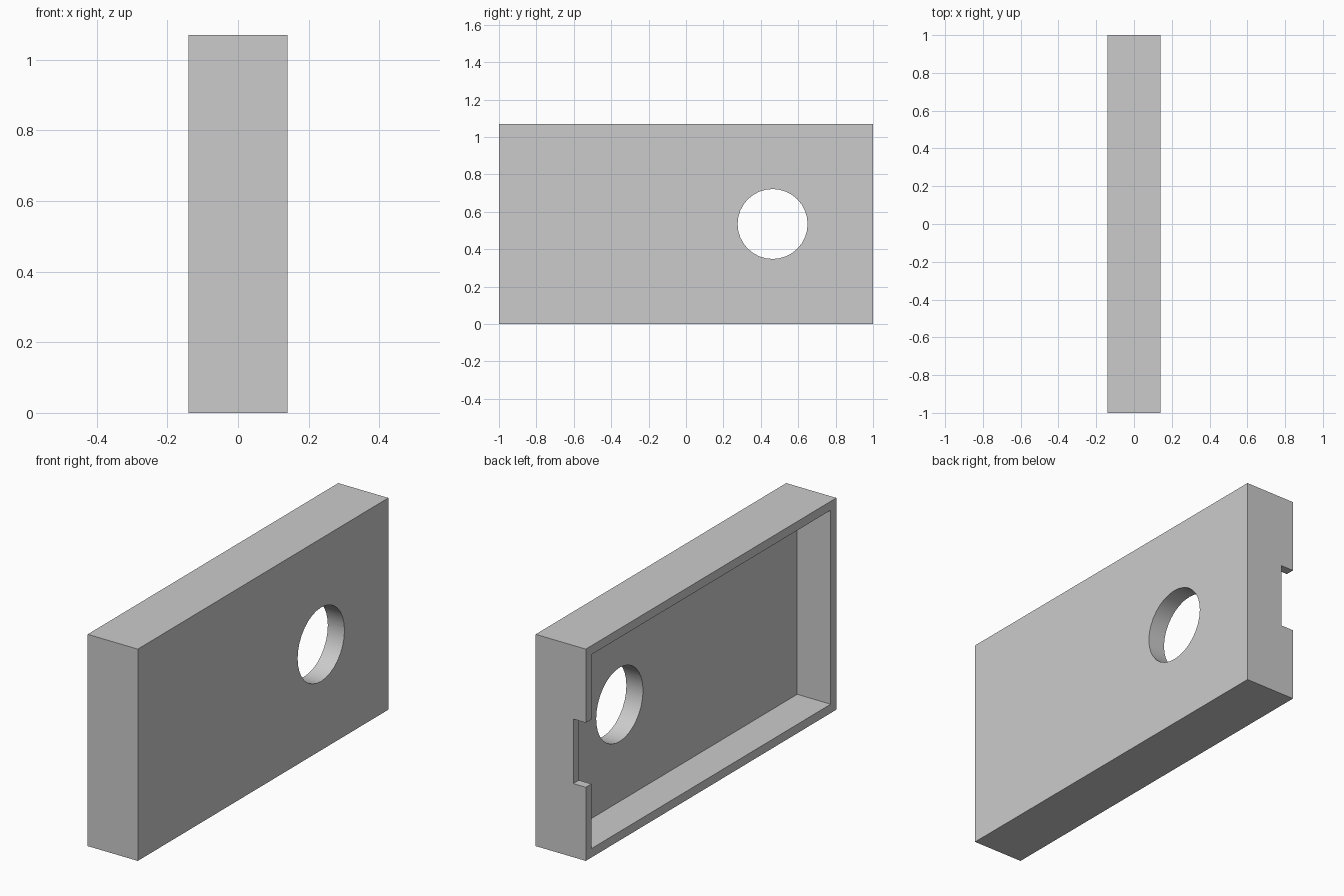
import bpy
import math

WIDTH, LENGTH, HEIGHT = 0.28, 2.0, 1.07
WALL = 0.045          # rim thickness
FLOOR = 0.093         # thickness of the closed face on +x
NOTCH_DEPTH = 0.07
EPS = 0.1             # cutter overshoot

if "Cube" in bpy.data.objects:
    bpy.data.objects.remove(bpy.data.objects["Cube"], do_unlink=True)

grey = bpy.data.materials.new("light grey")
grey.use_nodes = True
grey.diffuse_color = (0.6, 0.6, 0.6, 1)
grey.node_tree.nodes["Principled BSDF"].inputs["Base Color"].default_value = (0.6, 0.6, 0.6, 1)


def box(name, low, high):
    """Axis-aligned box between two corners."""
    bpy.ops.mesh.primitive_cube_add(size=1, location=[(a + b) / 2 for a, b in zip(low, high)])
    ob = bpy.context.object
    ob.name = name
    ob.scale = [b - a for a, b in zip(low, high)]
    bpy.ops.object.transform_apply(location=True, rotation=True, scale=True)
    ob.data.materials.append(grey)
    return ob


def cut(target, cutter):
    """Subtract a cutter from the target, then remove the cutter."""
    cutter.hide_render = True
    mod = target.modifiers.new(cutter.name, 'BOOLEAN')
    mod.operation = 'DIFFERENCE'
    mod.solver = 'EXACT'
    mod.object = cutter
    bpy.context.view_layer.objects.active = target
    bpy.ops.object.modifier_apply(modifier=mod.name)
    bpy.data.objects.remove(cutter, do_unlink=True)


hx, hy, mid = WIDTH / 2, LENGTH / 2, HEIGHT / 2

# Tray body, standing on its long edge
tray = box("tray", (-hx, -hy, 0), (hx, hy, HEIGHT))

# Recess open towards -x
cut(tray, box("recess_cutter", (-hx - EPS, -hy + WALL, WALL),
              (hx - FLOOR, hy - WALL, HEIGHT - WALL)))

# Notch in the rim of the back wall
cut(tray, box("notch_cutter", (-hx - EPS, hy - WALL - EPS, mid - 0.163),
              (-hx + NOTCH_DEPTH, hy + EPS, mid + 0.163)))

# Round hole through the closed face
bpy.ops.mesh.primitive_cylinder_add(vertices=32, radius=0.187, depth=1,
                                    location=(0, 0.463, mid),
                                    rotation=(0, math.pi / 2, 0))
hole = bpy.context.object
hole.name = "hole_cutter"
hole.data.materials.append(grey)
cut(tray, hole)

# Smooth hole wall, sharp box edges
bpy.ops.object.select_all(action='DESELECT')
tray.select_set(True)
bpy.context.view_layer.objects.active = tray
bpy.ops.object.shade_smooth_by_angle(angle=math.radians(30))
